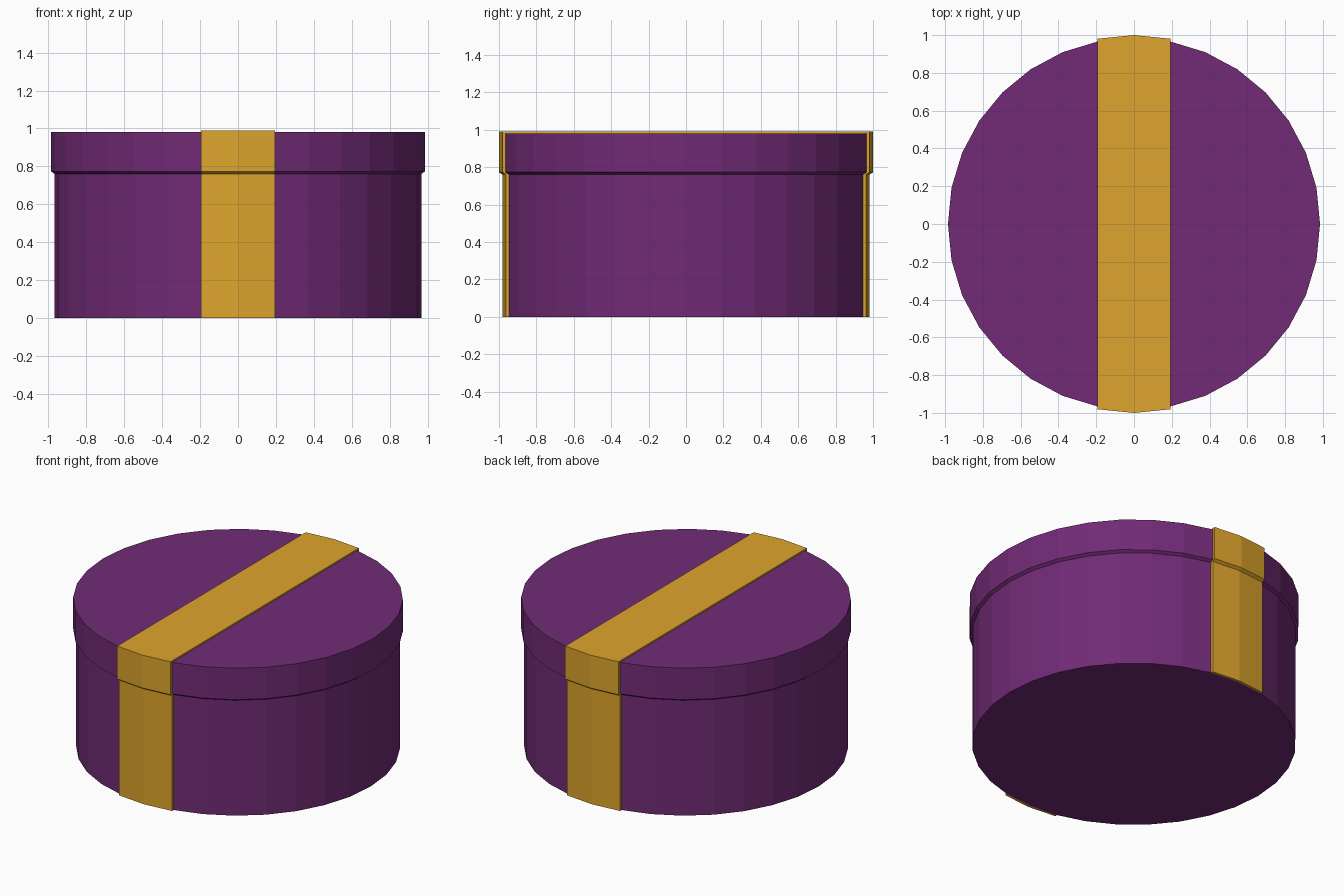
import bpy, bmesh
from math import sin, cos, pi

if "Cube" in bpy.data.objects:
    bpy.data.objects.remove(bpy.data.objects["Cube"])

SIDES = 32


def material(name, color):
    mat = bpy.data.materials.new(name)
    mat.diffuse_color = (*color, 1)
    mat.use_nodes = True
    mat.node_tree.nodes["Principled BSDF"].inputs["Base Color"].default_value = mat.diffuse_color
    return mat


def finish(bm, name, mat):
    bmesh.ops.recalc_face_normals(bm, faces=bm.faces)
    mesh = bpy.data.meshes.new(name)
    bm.to_mesh(mesh)
    bm.free()
    mesh.materials.append(mat)
    obj = bpy.data.objects.new(name, mesh)
    bpy.context.collection.objects.link(obj)
    return obj


def lathe(name, profile, mat):
    """Faceted solid of revolution from (radius, z) points, capped flat."""
    bm = bmesh.new()
    rings = [[bm.verts.new((r * cos(2 * pi * i / SIDES), r * sin(2 * pi * i / SIDES), z))
              for i in range(SIDES)] for r, z in profile]
    for a, b in zip(rings, rings[1:]):
        for i in range(SIDES):
            j = (i + 1) % SIDES
            bm.faces.new((a[i], a[j], b[j], b[i]))
    bm.faces.new(rings[0])
    bm.faces.new(rings[-1])
    return finish(bm, name, mat)


purple = material("purple card", (0.165, 0.024, 0.18))
gold = material("gold ribbon", (0.73, 0.376, 0.026))

# Round box: body, chamfered lid rim, lid top
lathe("round_box", [(0.967, 0), (0.967, 0.76), (0.985, 0.773), (0.985, 0.98)], purple)

# Ribbon: wraps front, lid and back, following the facets of the box
HALF_WIDTH = 0.194
outer = [(0.982, 0), (0.982, 0.76), (1.0, 0.773), (1.0, 0.99)]
inner = [(0.963, 0), (0.963, 0.763), (0.981, 0.776), (0.981, 0.976)]


def strip(bm, path):
    full = [(-r, z) for r, z in path] + [(r, z) for r, z in reversed(path)]
    facet = cos(2 * pi / SIDES)
    return [[bm.verts.new((x, r * k, z)) for r, z in full]
            for x, k in ((-HALF_WIDTH, facet), (0, 1), (HALF_WIDTH, facet))]


bm = bmesh.new()
out, inn = strip(bm, outer), strip(bm, inner)
last = len(out[0]) - 1
for c in range(2):
    for i in range(last):
        bm.faces.new((out[c][i], out[c + 1][i], out[c + 1][i + 1], out[c][i + 1]))
    for i in (0, last):
        bm.faces.new((out[c][i], inn[c][i], inn[c + 1][i], out[c + 1][i]))
for c in (0, 2):
    for i in range(last):
        bm.faces.new((out[c][i], out[c][i + 1], inn[c][i + 1], inn[c][i]))
bmesh.ops.delete(bm, geom=[v for v in bm.verts if not v.link_faces], context='VERTS')
finish(bm, "ribbon", gold)
